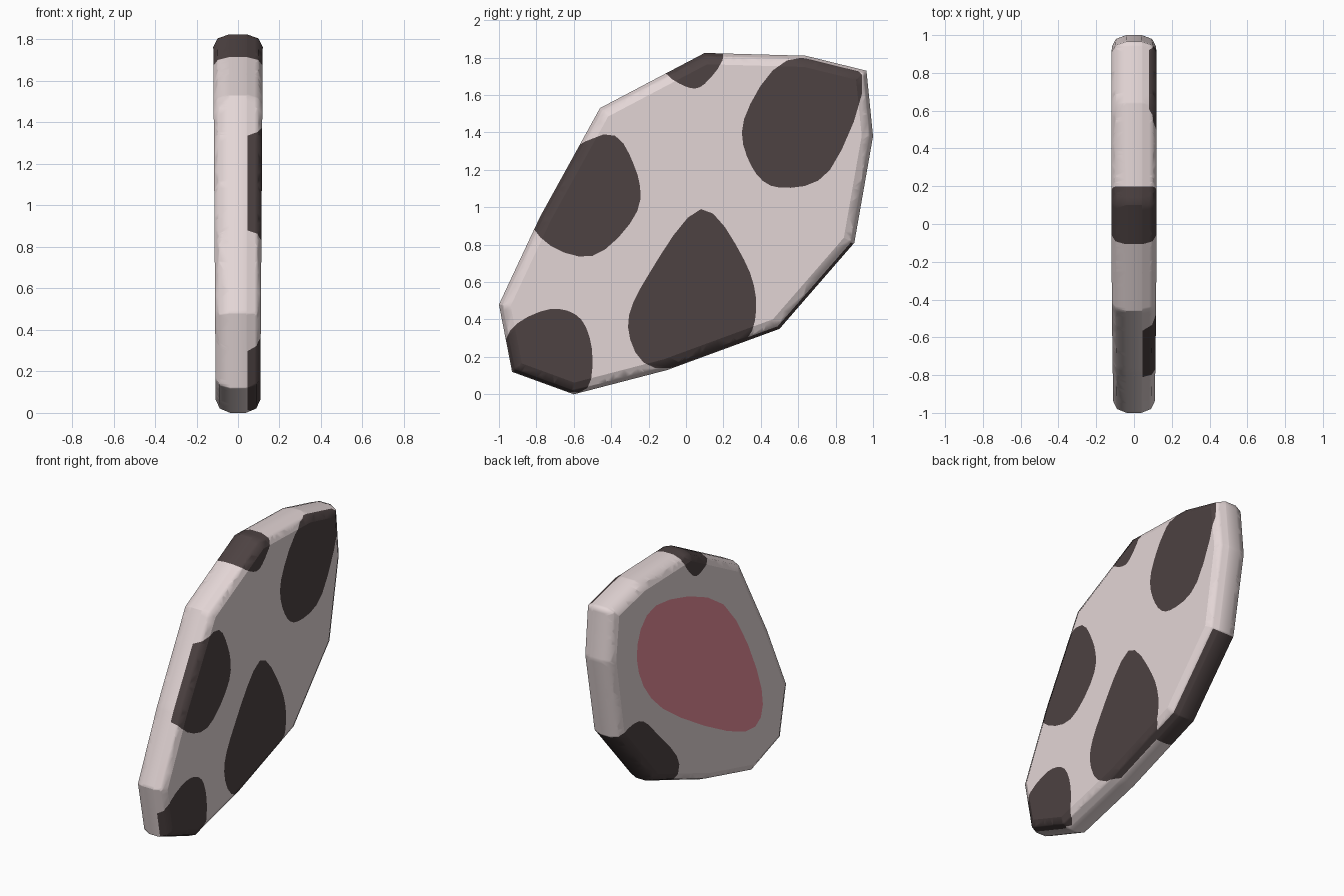
import bpy, bmesh
from mathutils import Vector

if "Cube" in bpy.data.objects:
    bpy.data.objects.remove(bpy.data.objects["Cube"])

STEPS = 4  # curve pieces between two patch points


def material(name, rgb):
    m = bpy.data.materials.new(name)
    m.diffuse_color = (*rgb, 1)
    m.use_nodes = True
    m.node_tree.nodes["Principled BSDF"].inputs["Base Color"].default_value = m.diffuse_color
    return m


def inset(points, d):
    """Mitred inward offset of a counter-clockwise polygon."""
    pts = [Vector(p) for p in points]
    out = []
    for i, p in enumerate(pts):
        a = (p - pts[i - 1]).normalized()
        b = (pts[(i + 1) % len(pts)] - p).normalized()
        na, nb = Vector((-a.y, a.x)), Vector((-b.y, b.x))
        out.append(p + (na + nb) * (d / (1 + na.dot(nb))))
    return out


def blob(*points):
    """Closed smooth curve through a few y-z points."""
    pts = [Vector(p) for p in points]
    n = len(pts)
    out = []
    for i in range(n):
        p0, p1, p2, p3 = (pts[(i + k) % n] for k in (-1, 0, 1, 2))
        for s in range(STEPS):
            t = s / STEPS
            out.append(p1 + ((p2 - p0) * t + (2 * p0 - 5 * p1 + 4 * p2 - p3) * t**2
                             + (3 * p1 - p0 - 3 * p2 + p3) * t**3) / 2)
    return out


def inside(y, z, poly):
    hit = False
    for i, (y1, z1) in enumerate(poly):
        y0, z0 = poly[i - 1]
        if (z0 > z) != (z1 > z) and y < (y1 - y0) * (z - z0) / (z1 - z0) + y0:
            hit = not hit
    return hit


# Slab with a rounded rim, slightly thicker towards the top
outline = [(-.6, 0), (-.1, .13), (.5, .35), (.9, .81), (1, 1.38), (.965, 1.73),
           (.64, 1.81), (.1, 1.825), (-.46, 1.53), (-.78, .95), (-1, .48), (-.93, .12)]
bm = bmesh.new()
rings = []
for d, k in [(.06, -1), (.02, -.82), (0, -.35), (0, .35), (.02, .82), (.06, 1)]:
    rings.append([bm.verts.new((k * (.107 + .007 * p.y), p.x, p.y)) for p in inset(outline, d)])
n = len(outline)
for a, b in zip(rings, rings[1:]):
    for i in range(n):
        j = (i + 1) % n
        bm.faces.new((a[i], a[j], b[j], b[i]))
bm.faces.new(rings[0])
bm.faces.new(rings[-1])
bmesh.ops.recalc_face_normals(bm, faces=bm.faces)
for f in bm.faces:
    f.smooth = abs(f.normal.x) < .95

# Painted patches: material, x range, border
LOW, HIGH = .045, .08
patches = [
    # middle front
    (1, LOW, 1, blob((-.44, 1.39), (-.28, 1.23), (-.26, .98), (-.5, .74), (-.78, .84), (-.85, 1.12))),
    # bottom corner
    (1, LOW, 1, blob((-.94, .34), (-.73, .455), (-.56, .4), (-.5, .19), (-.57, .01), (-.95, .12))),
    # large centre
    (1, LOW, 1, blob((.08, .99), (.31, .72), (.375, .45), (.27, .25), (-.165, .14), (-.31, .36), (-.2, .64))),
    # top corner
    (1, HIGH, 1, blob((.54, 1.785), (.94, 1.71), (.77, 1.2), (.5, 1.105), (.35, 1.22), (.31, 1.47))),
    # over the top edge
    (1, -1, 1, blob((-.12, 1.75), (0, 1.645), (.1, 1.66), (.2, 1.83), (0, 1.95))),
    # around the lower edge
    (1, -1, HIGH, blob((.45, .2), (.9, .6), (.9, .8), (.68, .855), (.48, .69), (.23, .38))),
    # inner side
    (2, -1, 0, blob((.5, 1.6), (-.25, 1.32), (-.68, .56), (-.5, .33), (.42, .845), (.71, 1.3))),
]


# Cut the surface along every patch border
def cut(co, no):
    bmesh.ops.bisect_plane(bm, geom=bm.verts[:] + bm.edges[:] + bm.faces[:], dist=1e-5,
                           plane_co=co, plane_no=no)


for x in (LOW, HIGH):
    cut((x, 0, 0), (1, 0, 0))
for _, _, _, poly in patches:
    for i, (y, z) in enumerate(poly):
        y0, z0 = poly[i - 1]
        cut((0, y, z), Vector((0, z - z0, y0 - y)).normalized())

# Colour the faces that fall inside a patch
for f in bm.faces:
    c = f.calc_center_median()
    for mat, lo, hi, poly in patches:
        if lo < c.x < hi and inside(c.y, c.z, poly):
            f.material_index = mat

mesh = bpy.data.meshes.new("ear")
bm.to_mesh(mesh)
bm.free()
mesh.materials.append(material("pale hide", (.77, .67, .67)))
mesh.materials.append(material("dark patch", (.075, .055, .055)))
mesh.materials.append(material("pink inner", (.80, .27, .33)))
bpy.context.collection.objects.link(bpy.data.objects.new("ear", mesh))
